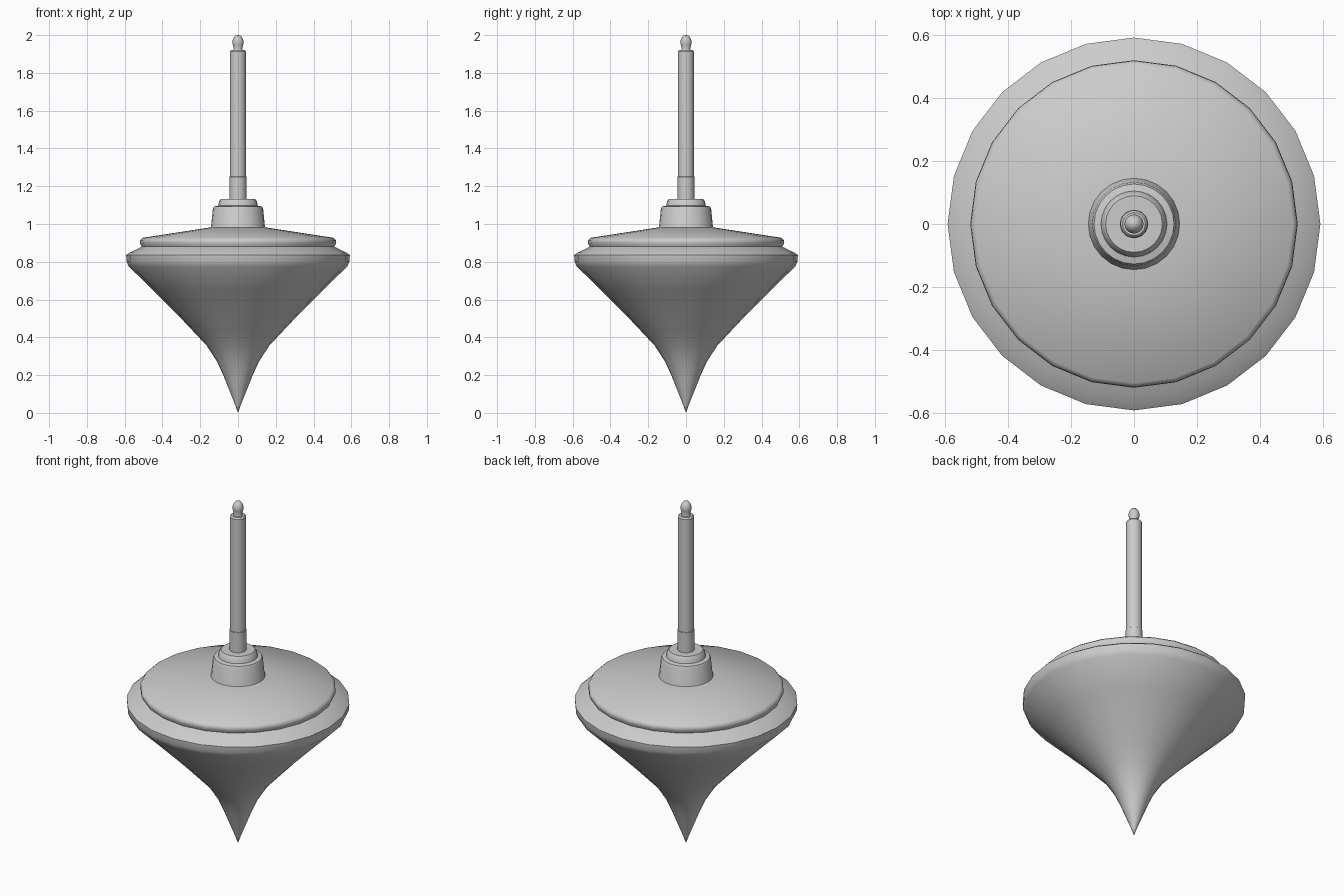
import bpy, bmesh, math

if "Cube" in bpy.data.objects:
    bpy.data.objects.remove(bpy.data.objects["Cube"])

SIDES = 24

def lathe(name, profile, sides=SIDES, angle=40):
    """Spin (radius, height) points around z; zero radius makes a pole."""
    bm = bmesh.new()
    rings = []
    for r, z in profile:
        if r == 0:
            rings.append([bm.verts.new((0, 0, z))])
        else:
            rings.append([bm.verts.new((r * math.cos(2 * math.pi * i / sides),
                                        r * math.sin(2 * math.pi * i / sides), z))
                          for i in range(sides)])
    for a, b in zip(rings, rings[1:]):
        for i in range(sides):
            j = (i + 1) % sides
            if len(a) == 1:
                bm.faces.new((a[0], b[j], b[i]))
            elif len(b) == 1:
                bm.faces.new((a[i], a[j], b[0]))
            else:
                bm.faces.new((a[i], a[j], b[j], b[i]))
    bmesh.ops.recalc_face_normals(bm, faces=bm.faces)
    mesh = bpy.data.meshes.new(name)
    bm.to_mesh(mesh)
    bm.free()
    obj = bpy.data.objects.new(name, mesh)
    bpy.context.collection.objects.link(obj)
    bpy.context.view_layer.objects.active = obj
    obj.select_set(True)
    bpy.ops.object.shade_smooth_by_angle(angle=math.radians(angle))
    obj.select_set(False)
    return obj

# Flared body with pointed tip, rounded rim, stepped lip and sloping top
lathe("body", [(0, 0), (0.014, 0.04), (0.058, 0.15), (0.075, 0.193), (0.11, 0.27),
               (0.165, 0.355), (0.235, 0.43), (0.32, 0.52), (0.45, 0.65),
               (0.578, 0.775), (0.59, 0.80), (0.592, 0.835), (0.575, 0.848),
               (0.535, 0.868), (0.51, 0.88), (0.52, 0.90), (0.518, 0.915),
               (0.505, 0.927), (0.148, 0.982), (0, 0.982)], angle=50)

# Stepped collar around the stem
lathe("collar", [(0.148, 0.975), (0.142, 0.99), (0.133, 1.08), (0.127, 1.092),
                 (0.105, 1.097), (0.10, 1.12), (0.09, 1.133), (0, 1.133)])

# Stem with a thin sleeve at its foot
lathe("stem", [(0, 1.12), (0.043, 1.12), (0.043, 1.912), (0.036, 1.92), (0, 1.92)])
lathe("stem_sleeve", [(0.045, 1.13), (0.0445, 1.25), (0.04, 1.255)])

# Little finial on top
lathe("finial", [(0.027, 1.915), (0.022, 1.93), (0.028, 1.95), (0.03, 1.965),
                 (0.025, 1.983), (0.012, 1.998), (0, 2.0)], angle=60)
